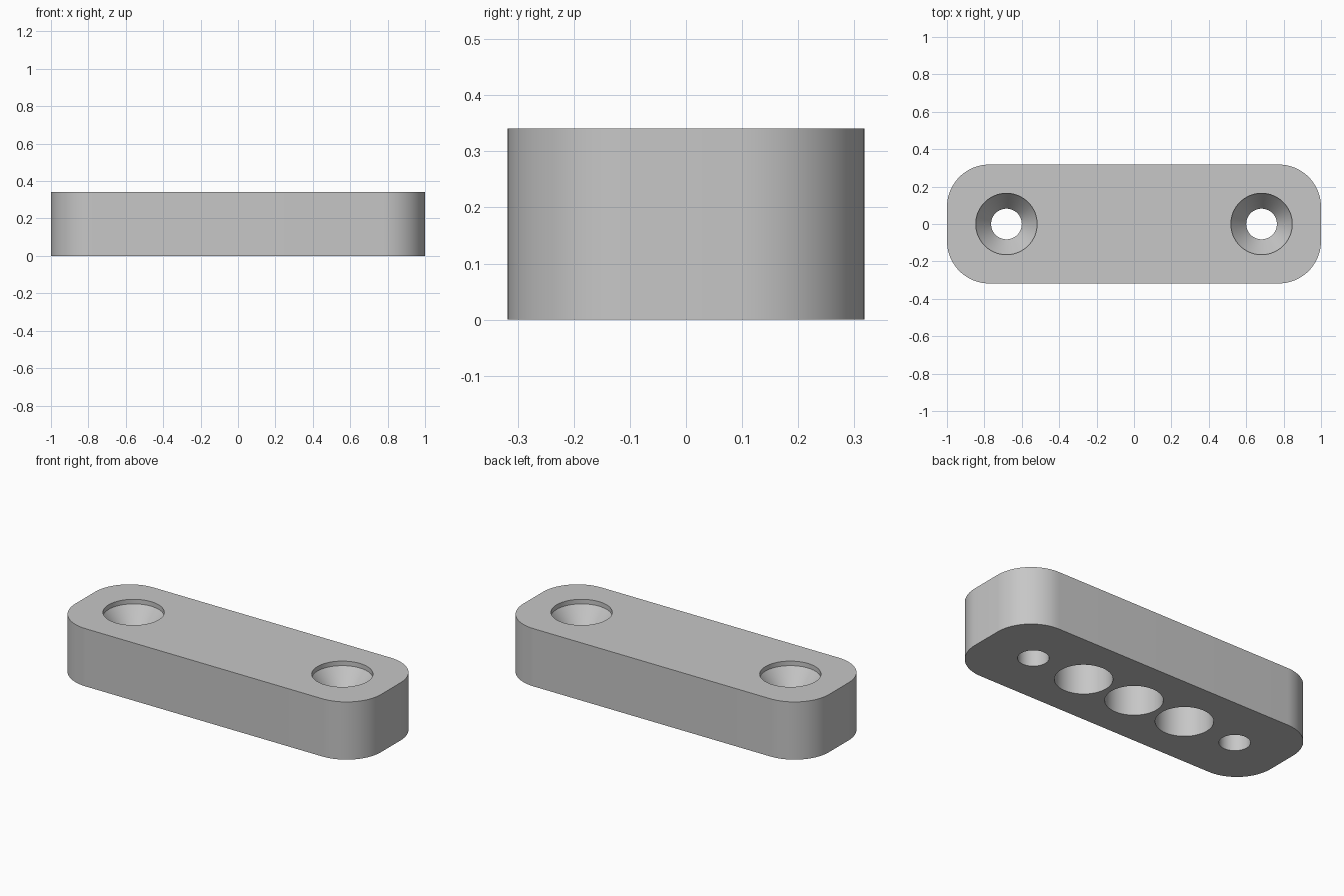
import bpy
import bmesh
from math import pi, cos, sin, radians

cube = bpy.data.objects.get("Cube")
if cube:
    bpy.data.objects.remove(cube, do_unlink=True)

LENGTH, WIDTH, HEIGHT, CORNER = 2.0, 0.636, 0.341, 0.227
SCREW_X, MAGNET_GAP = 0.682, 0.341

grey = bpy.data.materials.new("plain grey")
grey.use_nodes = True
colour = (0.57, 0.57, 0.57, 1)
grey.diffuse_color = colour
grey.node_tree.nodes["Principled BSDF"].inputs["Base Color"].default_value = colour


def add_object(name, bm):
    bmesh.ops.recalc_face_normals(bm, faces=bm.faces)
    mesh = bpy.data.meshes.new(name)
    bm.to_mesh(mesh)
    bm.free()
    mesh.materials.append(grey)
    obj = bpy.data.objects.new(name, mesh)
    bpy.context.collection.objects.link(obj)
    return obj


def lathe(name, x, profile, steps=64):
    """Closed solid turned around a vertical axis from (radius, z) pairs."""
    bm = bmesh.new()
    rings = [[bm.verts.new((x + r * cos(2 * pi * i / steps), r * sin(2 * pi * i / steps), z))
              for i in range(steps)] for r, z in profile]
    for low, high in zip(rings, rings[1:]):
        for i in range(steps):
            j = (i + 1) % steps
            bm.faces.new((low[i], low[j], high[j], high[i]))
    bm.faces.new(rings[0])
    bm.faces.new(rings[-1])
    return add_object(name, bm)


# Block with rounded vertical corners
bm = bmesh.new()
bmesh.ops.create_cube(bm, size=1)
for v in bm.verts:
    v.co = (v.co.x * LENGTH, v.co.y * WIDTH, (v.co.z + 0.5) * HEIGHT)
uprights = [e for e in bm.edges if abs(e.verts[0].co.z - e.verts[1].co.z) > HEIGHT / 2]
bmesh.ops.bevel(bm, geom=uprights, offset=CORNER, segments=20, profile=0.5, affect='EDGES')
block = add_object("mounting_block", bm)

# Countersunk screw holes, open at both ends
screw_profile = [(0.082, -0.1), (0.082, HEIGHT - 0.136),
                 (0.164, HEIGHT - 0.027), (0.164, HEIGHT + 0.1)]
cutters = [lathe("screw_hole_cutter", side * SCREW_X, screw_profile) for side in (-1, 1)]

# Round blind pockets in the underside
cutters += [lathe("pocket_cutter", i * MAGNET_GAP, [(0.152, -0.1), (0.152, 0.25)])
            for i in (-1, 0, 1)]

bpy.ops.object.select_all(action='DESELECT')
bpy.context.view_layer.objects.active = block
block.select_set(True)
for cutter in cutters:
    cut = block.modifiers.new("hole", 'BOOLEAN')
    cut.operation = 'DIFFERENCE'
    cut.solver = 'EXACT'
    cut.object = cutter
    bpy.ops.object.modifier_apply(modifier=cut.name)
    bpy.data.objects.remove(cutter, do_unlink=True)

bpy.ops.object.shade_smooth_by_angle(angle=radians(30))
